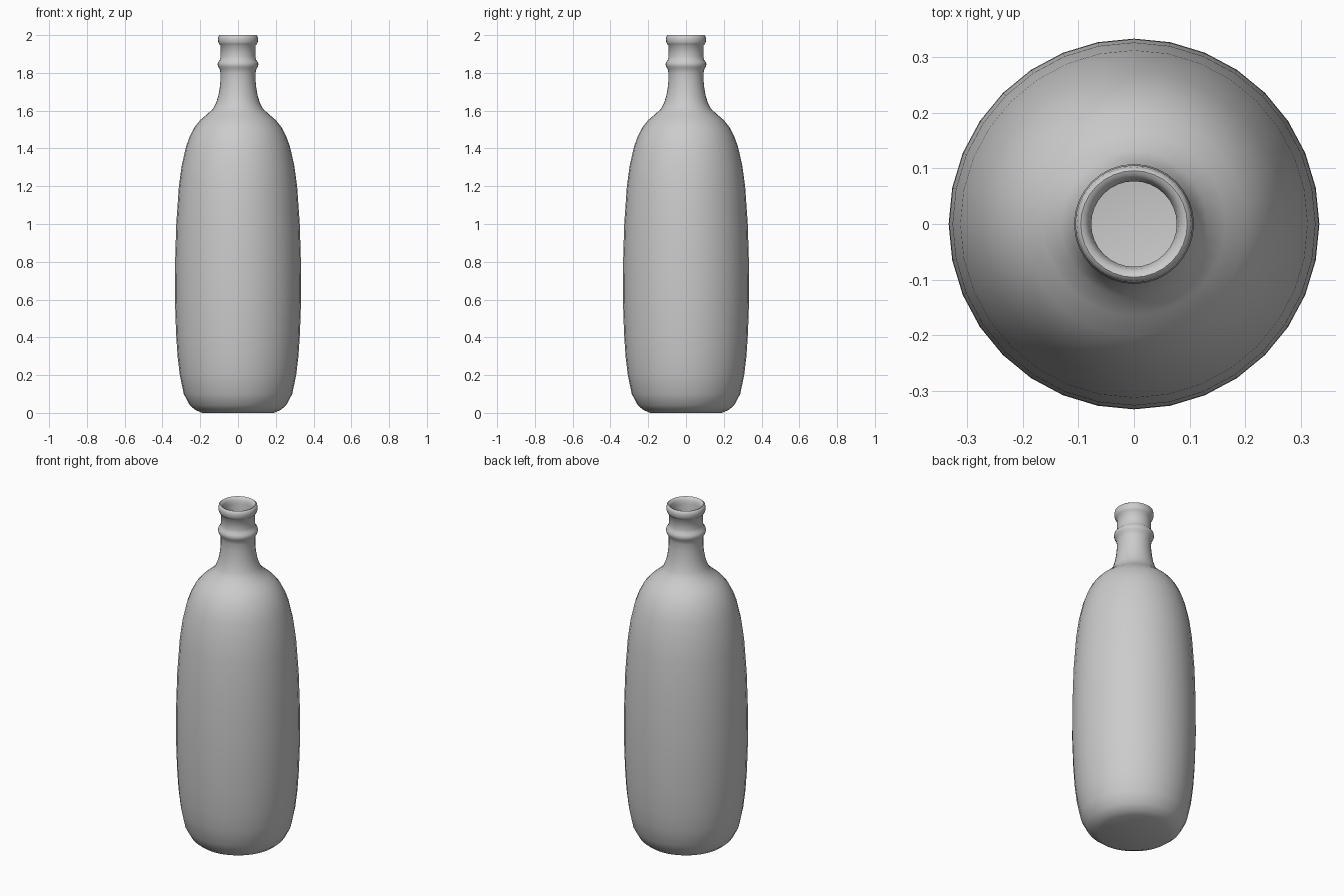
import bpy, bmesh, math

SIDES = 32

# Outer profile (radius, height), base to lip
body = [(0.19, 0.0), (0.225, 0.015), (0.255, 0.04), (0.287, 0.1), (0.308, 0.2),
        (0.32, 0.3), (0.328, 0.42), (0.334, 0.6), (0.333, 0.8), (0.327, 1.0),
        (0.313, 1.2), (0.298, 1.31), (0.275, 1.41), (0.257, 1.46), (0.232, 1.51),
        (0.2, 1.55), (0.165, 1.58), (0.132, 1.61)]
neck = [(0.116, 1.64), (0.104, 1.68), (0.097, 1.72), (0.093, 1.76), (0.093, 1.80),
        (0.097, 1.82), (0.105, 1.832), (0.108, 1.845), (0.105, 1.858),
        (0.096, 1.868), (0.092, 1.885), (0.092, 1.945)]
lip = [(0.1, 1.952), (0.105, 1.965), (0.106, 1.98), (0.103, 1.995), (0.096, 2.0),
       (0.088, 1.997), (0.081, 1.985), (0.077, 1.965)]
# Inner wall, neck to floor
inner = [(0.077, 1.76), (0.085, 1.69), (0.11, 1.61), (0.15, 1.565), (0.185, 1.53),
         (0.235, 1.45), (0.275, 1.31), (0.306, 1.0), (0.313, 0.6), (0.299, 0.3),
         (0.267, 0.1), (0.235, 0.045), (0.19, 0.02)]
profile = body + neck + lip + inner

# Revolve the profile, then close base and inner floor
bm = bmesh.new()
rings = []
for r, z in profile:
    rings.append([bm.verts.new((r * math.cos(2 * math.pi * i / SIDES),
                                r * math.sin(2 * math.pi * i / SIDES), z))
                  for i in range(SIDES)])
for a, b in zip(rings, rings[1:]):
    for i in range(SIDES):
        j = (i + 1) % SIDES
        bm.faces.new((a[i], a[j], b[j], b[i]))
bm.faces.new(rings[0][::-1])
bm.faces.new(rings[-1])
bmesh.ops.recalc_face_normals(bm, faces=bm.faces)

mesh = bpy.data.meshes.new("bottle")
bm.to_mesh(mesh)
bm.free()
bottle = bpy.data.objects.new("bottle", mesh)
bpy.context.collection.objects.link(bottle)
bpy.context.view_layer.objects.active = bottle
bottle.select_set(True)
bpy.ops.object.shade_smooth_by_angle(angle=math.radians(50))
